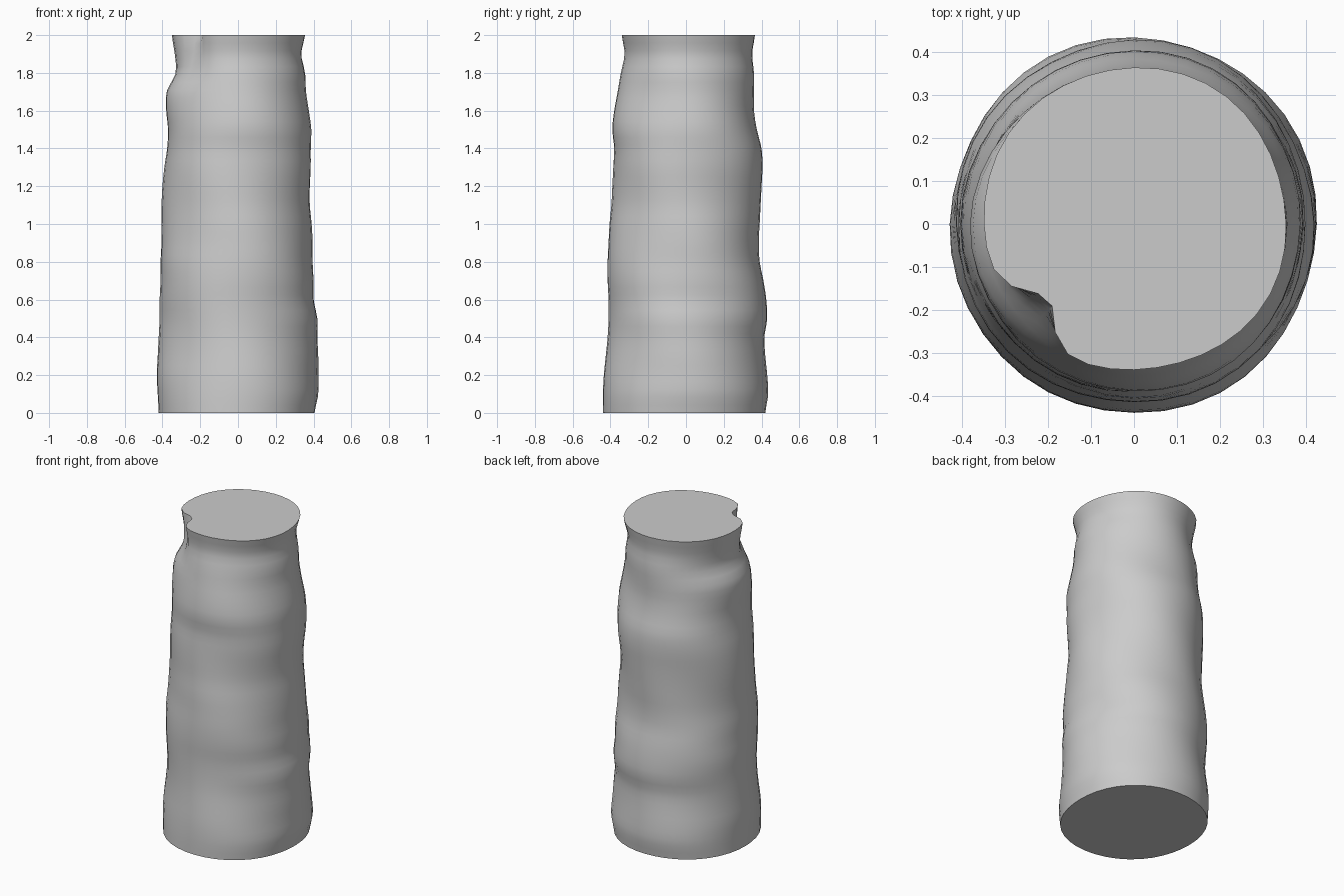
import bpy
import bmesh
from math import sin, cos, pi, atan2, exp

cube = bpy.data.objects.get("Cube")
if cube:
    bpy.data.objects.remove(cube)

SEGMENTS, RINGS = 40, 48

# Radius in hundredths at even heights for the right, back, left and front flanks
RIGHT = [40.5, 42.5, 42.5, 42.5, 42, 42, 40, 40, 39.5, 39.5, 39, 38,
         38, 38.5, 38.5, 38.8, 37.5, 36, 35.5, 33.5, 35.5]
BACK = [42, 43.5, 43, 42, 41.5, 43, 42.5, 41, 39, 38.5, 39, 39.5,
        40, 40.5, 40, 37.5, 36, 36, 36, 35, 36.5]
LEFT = [42, 42.5, 43, 42.5, 42, 41.5, 41.5, 41, 41, 40.5, 40.5, 40.5,
        40, 39, 37.5, 37, 38, 37.8, 33, 33.5, 35]
FRONT = [44, 44, 43.5, 42.5, 41.5, 41, 41, 41.5, 41.5, 41, 40.5, 39.5,
         39, 38.5, 38, 39, 38, 36.2, 34.5, 32.5, 34]
FLANKS = (RIGHT, BACK, LEFT, FRONT)


def sample(profile, z):
    """Smooth Catmull-Rom value of a profile at height z."""
    last = len(profile) - 1
    i = min(int(z * 10), last - 1)
    t = z * 10 - i
    a, b, c, d = (profile[max(0, min(last, i + k))] for k in (-1, 0, 1, 2))
    return 0.005 * (2 * b + (c - a) * t + (2*a - 5*b + 4*c - d) * t**2
                    + (3*b - a - 3*c + d) * t**3)


def radius(angle, z):
    quarter = angle / (pi / 2)
    q = int(quarter) % 4
    w = sin((quarter - int(quarter)) * pi / 2) ** 2
    r = sample(FLANKS[q], z) * (1 - w) + sample(FLANKS[(q + 1) % 4], z) * w
    # gentle slanted folds between the flanks
    r += 0.007 * sin(2 * angle) * sin(9 * z + 2 * angle)
    # notch in the rim at the front left corner
    off = angle - 1.23 * pi
    fade = max(0, (z - 1.72) / 0.28) ** 1.5
    return r - 0.085 * exp(-(off / 0.24) ** 2) * fade


stone = bpy.data.materials.new("plain_grey")
stone.use_nodes = True
grey = (0.6, 0.6, 0.6, 1)
stone.diffuse_color = grey
stone.node_tree.nodes["Principled BSDF"].inputs["Base Color"].default_value = grey

# Lumpy column: stacked rings closed by flat caps
bm = bmesh.new()
rings = []
for j in range(RINGS + 1):
    z = 2 * j / RINGS
    ring = []
    for i in range(SEGMENTS):
        a = 2 * pi * i / SEGMENTS
        r = radius(a, z)
        ring.append(bm.verts.new((r * cos(a), r * sin(a), z)))
    rings.append(ring)
for low, high in zip(rings, rings[1:]):
    for i in range(SEGMENTS):
        k = (i + 1) % SEGMENTS
        bm.faces.new((low[i], low[k], high[k], high[i]))
bm.faces.new(rings[-1])
bm.faces.new(rings[0][::-1])

mesh = bpy.data.meshes.new("column")
bm.to_mesh(mesh)
bm.free()
mesh.materials.append(stone)
column = bpy.data.objects.new("column", mesh)
bpy.context.collection.objects.link(column)
bpy.context.view_layer.objects.active = column
column.select_set(True)
bpy.ops.object.shade_smooth_by_angle(angle=pi / 5)
